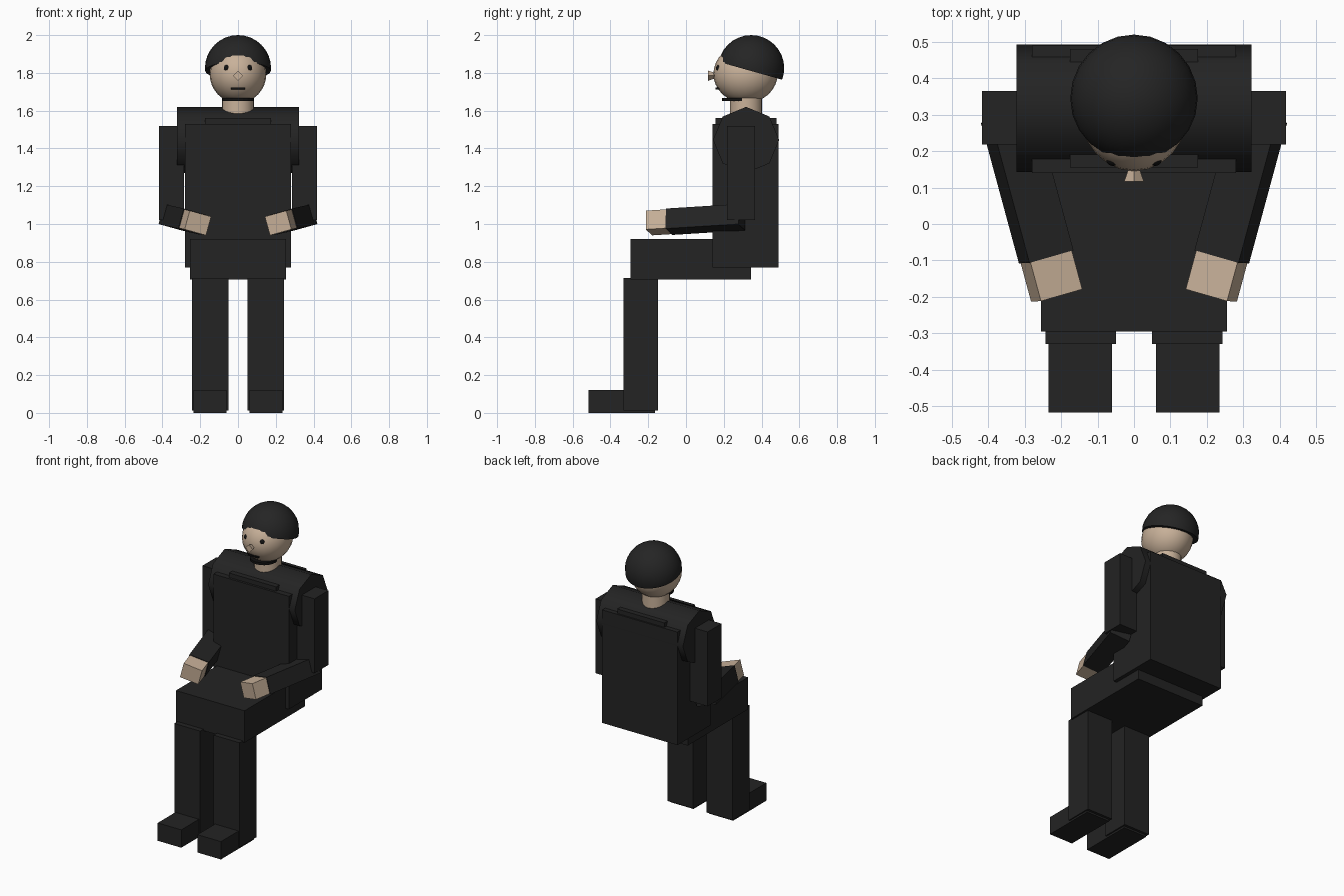
import bpy, bmesh, math
from mathutils import Matrix, Vector

cube = bpy.data.objects.get("Cube")
if cube:
    bpy.data.objects.remove(cube, do_unlink=True)


def material(name, rgb):
    m = bpy.data.materials.new(name)
    m.use_nodes = True
    m.diffuse_color = (*rgb, 1)
    m.node_tree.nodes["Principled BSDF"].inputs["Base Color"].default_value = (*rgb, 1)
    return m


CLOTH = material("charcoal_cloth", (0.017, 0.017, 0.017))
HAIR = material("dark_hair", (0.018, 0.018, 0.018))
SKIN = material("skin", (0.58, 0.44, 0.32))
BLACK = material("black_detail", (0.006, 0.006, 0.006))


def finish(name, bm, mat, smooth=None):
    bmesh.ops.recalc_face_normals(bm, faces=bm.faces)
    me = bpy.data.meshes.new(name)
    bm.to_mesh(me)
    bm.free()
    me.materials.append(mat)
    ob = bpy.data.objects.new(name, me)
    bpy.context.collection.objects.link(ob)
    if smooth:
        bpy.ops.object.select_all(action="DESELECT")
        ob.select_set(True)
        bpy.context.view_layer.objects.active = ob
        bpy.ops.object.shade_smooth_by_angle(angle=math.radians(smooth))
    return ob


def box(name, lo, hi, mat):
    lo, hi = Vector(lo), Vector(hi)
    bm = bmesh.new()
    place = Matrix.Translation((lo + hi) / 2) @ Matrix.Diagonal((*(hi - lo), 1))
    bmesh.ops.create_cube(bm, size=1, matrix=place)
    return finish(name, bm, mat)


def ball(name, centre, radii, mat, segs=24):
    bm = bmesh.new()
    place = Matrix.Translation(centre) @ Matrix.Diagonal((*radii, 1))
    bmesh.ops.create_uvsphere(bm, u_segments=segs, v_segments=segs * 2 // 3, radius=1, matrix=place)
    return finish(name, bm, mat, 60)


def cone(name, centre, r1, r2, depth, mat, segs, turn=Matrix(), smooth=None):
    bm = bmesh.new()
    bmesh.ops.create_cone(bm, cap_ends=True, segments=segs, radius1=r1, radius2=r2,
                          depth=depth, matrix=Matrix.Translation(centre) @ turn)
    return finish(name, bm, mat, smooth)


# Torso, collar and octagonal shoulder bar
box("torso", (-0.28, 0.14, 0.77), (0.28, 0.49, 1.53), CLOTH)
box("collar", (-0.175, 0.155, 1.5), (0.175, 0.48, 1.56), CLOTH)
cone("shoulders", (0, 0.318, 1.445), 0.175, 0.175, 0.644, CLOTH, 8,
     Matrix.Rotation(math.pi / 2, 4, "Y"), 50)

# Lap and legs
box("thighs", (-0.255, -0.295, 0.705), (0.255, 0.345, 0.92), CLOTH)


def limb_box(name, side, joint, back, start, end, width, height, mat):
    """Box along an arm axis, rolled so that its inner edge hangs lower."""
    out = back.cross(Vector((0, 0, 1))).normalized()
    up = out.cross(back).normalized()
    roll = math.radians(15)
    across = out * math.cos(roll) + up * math.sin(roll)
    rise = up * math.cos(roll) - out * math.sin(roll)
    bm = bmesh.new()
    bmesh.ops.create_cube(bm, size=1)
    for v in bm.verts:
        along = (start + end) / 2 + v.co.y * (end - start)
        v.co = joint + back * along + across * v.co.x * width + rise * v.co.z * height
        v.co.x *= side
    finish(name, bm, mat)


wrist = Vector((0.241, -0.09, 1.012))
axis = Vector((0.26, 0.96, 0.06)).normalized()
for side, label in ((1, "left"), (-1, "right")):
    def span(a, b):
        return sorted((a * side, b * side))

    x0, x1 = span(0.05, 0.243)
    box(label + "_lower_leg", (x0, -0.33, 0.012), (x1, -0.148, 0.715), CLOTH)
    x0, x1 = span(0.06, 0.235)
    box(label + "_foot", (x0, -0.517, 0), (x1, -0.165, 0.12), CLOTH)
    x0, x1 = span(0.285, 0.417)
    box(label + "_upper_arm", (x0, 0.218, 1.02), (x1, 0.365, 1.52), CLOTH)
    limb_box(label + "_forearm", side, wrist, axis, 0, 0.4, 0.13, 0.11, CLOTH)
    limb_box(label + "_hand", side, wrist, axis, -0.11, 0.02, 0.122, 0.103, SKIN)
    ball(label + "_eye", (0.058 * side, 0.178, 1.825), (0.019, 0.019, 0.019), BLACK, 12)

# Neck, head and face
cone("neck", (0, 0.318, 1.6), 0.085, 0.085, 0.16, SKIN, 20, smooth=40)
ball("head", (0, 0.315, 1.795), (0.15, 0.17, 0.155), SKIN)
cone("nose", (0, 0.147, 1.785), 0.027, 0.006, 0.06, SKIN, 4,
     Matrix.Rotation(-math.pi / 2, 4, "X"))
box("mouth", (-0.037, 0.157, 1.713), (0.037, 0.21, 1.722), BLACK)
cone("chin_strap", (0, 0.275, 1.66), 0.085, 0.085, 0.016, BLACK, 20)

# Hair cap: a ball cut by a plane that rises toward the forehead
bm = bmesh.new()
bmesh.ops.create_uvsphere(bm, u_segments=24, v_segments=16, radius=0.175,
                          matrix=Matrix.Translation((0, 0.345, 1.825)))
cut = bmesh.ops.bisect_plane(bm, geom=bm.verts[:] + bm.edges[:] + bm.faces[:],
                             plane_co=(0, 0.345, 1.81), plane_no=(0, 0.27, 0.96),
                             clear_inner=True)
rim = [e for e in cut["geom_cut"] if isinstance(e, bmesh.types.BMEdge)]
bmesh.ops.holes_fill(bm, edges=rim, sides=0)
finish("hair", bm, HAIR, 40)
